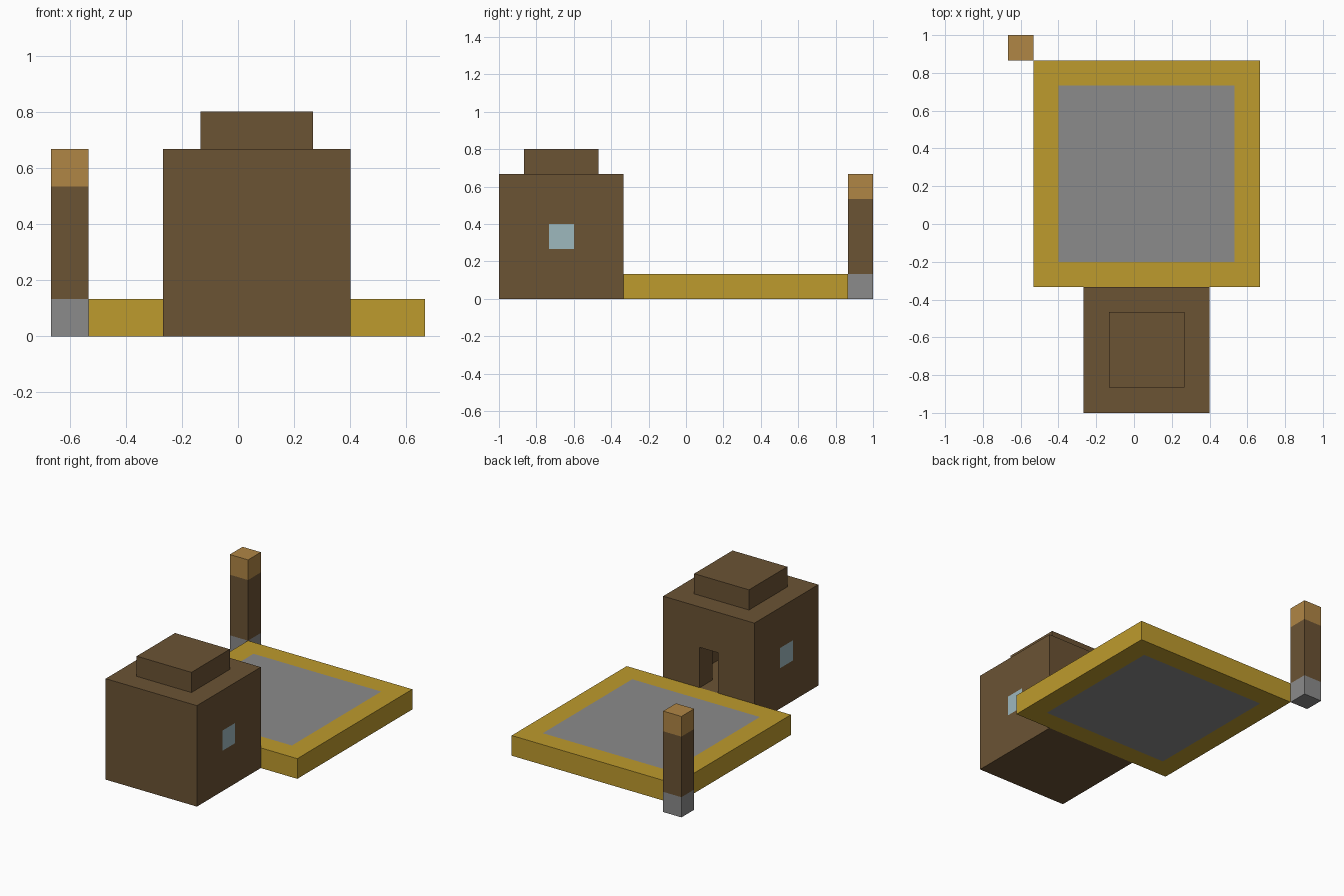
import bpy, bmesh
from mathutils import Vector

cube = bpy.data.objects.get("Cube")
if cube:
    bpy.data.objects.remove(cube, do_unlink=True)

U = 2 / 15                       # one building block
ORIGIN = Vector((-5 * U, -7.5 * U, 0))


def material(name, rgb):
    linear = [((c / 255 + 0.055) / 1.055) ** 2.4 for c in rgb] + [1]
    mat = bpy.data.materials.new(name)
    mat.use_nodes = True
    mat.diffuse_color = linear
    mat.node_tree.nodes["Principled BSDF"].inputs["Base Color"].default_value = linear
    return mat


brown = material("dark brown", (107, 83, 52))
gold = material("gold", (190, 155, 45))
grey = material("grey", (139, 139, 139))
tan = material("tan", (176, 134, 69))
glass = material("pale blue", (158, 184, 190))


def box(name, low, high, *mats):
    """Box between two corners counted in blocks."""
    low, high = Vector(low), Vector(high)
    bm = bmesh.new()
    bmesh.ops.create_cube(bm, size=1)
    for v in bm.verts:
        v.co = ORIGIN + U * Vector(h if c > 0 else l for c, l, h in zip(v.co, low, high))
    mesh = bpy.data.meshes.new(name)
    bm.to_mesh(mesh)
    bm.free()
    for mat in mats:
        mesh.materials.append(mat)
    obj = bpy.data.objects.new(name, mesh)
    bpy.context.collection.objects.link(obj)
    return obj


def carve(obj, cutters):
    """Cut boxes out of an object, then remove the cutters."""
    for cutter in cutters:
        cutter.hide_render = True
        mod = obj.modifiers.new("cut", 'BOOLEAN')
        mod.operation, mod.solver, mod.object = 'DIFFERENCE', 'EXACT', cutter
    graph = bpy.context.evaluated_depsgraph_get()
    mesh = bpy.data.meshes.new_from_object(obj.evaluated_get(graph))
    obj.modifiers.clear()
    obj.data = mesh
    for cutter in cutters:
        bpy.data.objects.remove(cutter, do_unlink=True)


# Hollow house with a doorway at the back and a window on each side
house = box("house_walls", (3, 0, 0), (8, 5, 5), brown)
carve(house, [
    box("room_cutter", (4, 1, 1), (7, 4, 6), brown),
    box("door_cutter", (5, 3.5, 1), (6, 5.5, 3), brown),
    box("window_cutter", (2.5, 2, 2), (8.5, 3, 3), brown),
])
box("house_roof", (4, 1, 5), (7, 4, 6), brown)
for name, x in (("right_window", 3), ("left_window", 7)):
    box(name, (x, 2, 2), (x + 1, 3, 3), glass)

# Courtyard slab: gold border around a grey field, above and below
yard = box("courtyard", (1, 5, 0), (10, 14, 1), gold, grey)
bm = bmesh.new()
bm.from_mesh(yard.data)
bm.normal_update()
flat = [f for f in bm.faces if abs(f.normal.z) > 0.9]
bmesh.ops.inset_individual(bm, faces=flat, thickness=U, use_even_offset=True)
for f in flat:
    f.material_index = 1
bm.to_mesh(yard.data)
bm.free()

# Corner post in three stacked sections
for name, z0, z1, mat in (("post_base", 0, 1, grey),
                          ("post_shaft", 1, 4, brown),
                          ("post_cap", 4, 5, tan)):
    box(name, (0, 14, z0), (1, 15, z1), mat)
